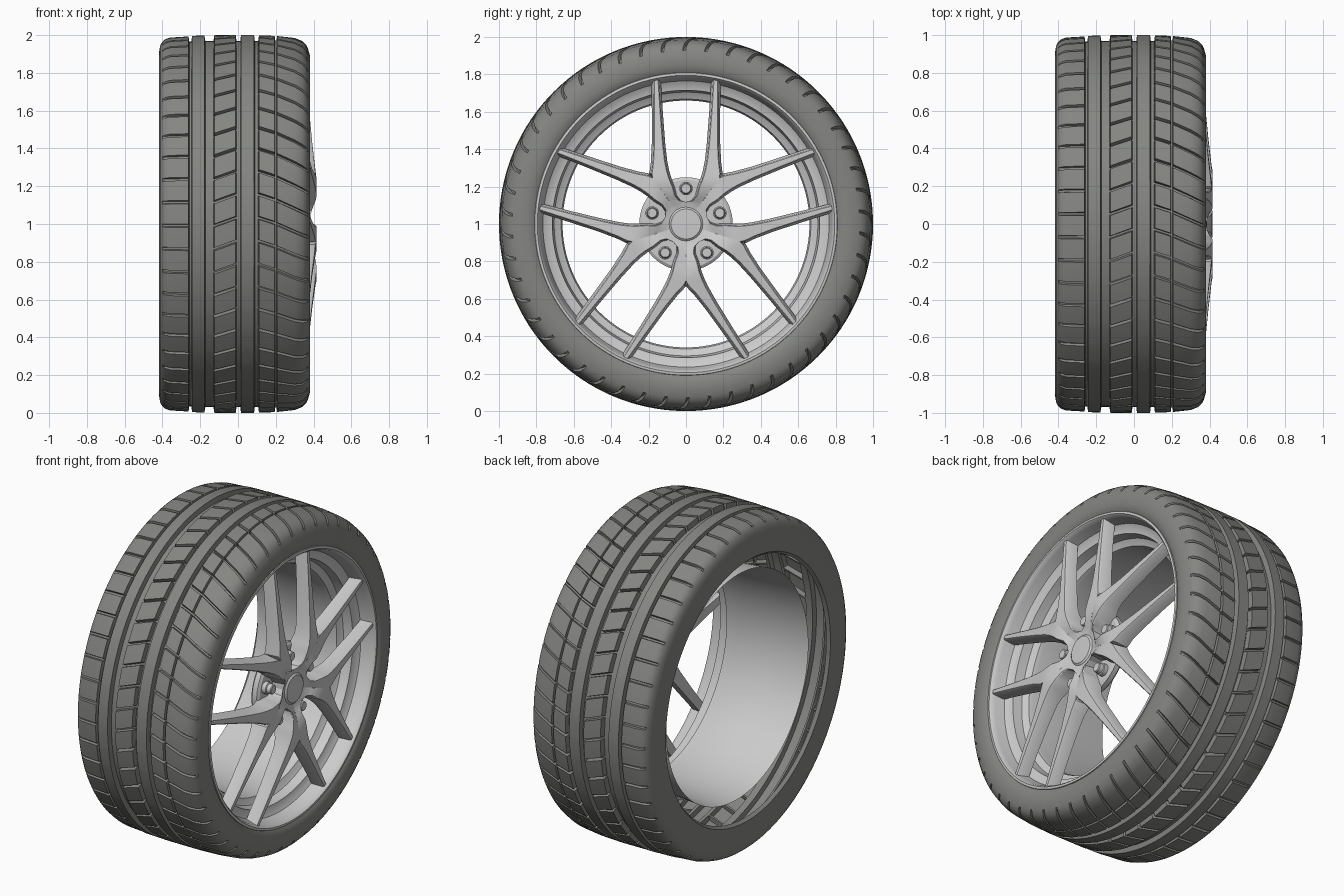
import bpy, math
from math import sin, cos, pi, radians

if "Cube" in bpy.data.objects:
    bpy.data.objects.remove(bpy.data.objects["Cube"])


def material(name, rgb):
    m = bpy.data.materials.new(name)
    m.diffuse_color = (*rgb, 1)
    m.use_nodes = True
    m.node_tree.nodes["Principled BSDF"].inputs["Base Color"].default_value = m.diffuse_color
    return m


RUBBER = material("rubber_grey", (0.235, 0.24, 0.225))
ALLOY = material("alloy_light_grey", (0.60, 0.60, 0.60))


def make(name, verts, faces, mat, angle=30):
    me = bpy.data.meshes.new(name)
    me.from_pydata(verts, [], faces)
    me.validate()
    me.materials.append(mat)
    ob = bpy.data.objects.new(name, me)
    bpy.context.collection.objects.link(ob)
    bpy.ops.object.select_all(action='DESELECT')
    ob.select_set(True)
    bpy.context.view_layer.objects.active = ob
    bpy.ops.object.shade_smooth_by_angle(angle=radians(angle))
    return ob


def polar(x, r, a):
    return (x, r * cos(a), 1 + r * sin(a))


def lathe(name, prof, mat, n=128, flip=False, cy=0.0, cz=0.0):
    """Revolve (x, r) points round the wheel axis."""
    v = []
    for x, r in prof:
        for j in range(n):
            p = polar(x, r, 2 * pi * j / n)
            v.append((p[0], p[1] + cy, p[2] + cz))
    f = []
    for i in range(len(prof) - 1):
        for j in range(n):
            k = (j + 1) % n
            q = (i * n + j, i * n + k, (i + 1) * n + k, (i + 1) * n + j)
            f.append(q[::-1] if flip else q)
    return make(name, v, f, mat)


# Tyre shell: (x, radius, depth of cross slots)
TYRE = [(-.40, .775, 0), (-.418, .79, 0), (-.418, .91, 0), (-.412, .945, 0),
        (-.40, .966, 0), (-.385, .978, .010), (-.36, .987, .015), (-.262, .993, .015),
        (-.258, .965, 0), (-.247, .965, 0), (-.243, .996, 0), (-.178, .998, 0),
        (-.173, .968, 0), (-.130, .968, 0), (-.125, 1, .030), (-.012, 1, .030),
        (-.008, .97, 0), (.012, .97, 0), (.016, 1, 0), (.085, 1, 0),
        (.089, .97, 0), (.107, .97, 0), (.111, .999, .028), (.194, .996, .024),
        (.197, .972, 0), (.204, .972, 0), (.207, .995, .020), (.30, .985, .020),
        (.34, .969, .020), (.36, .950, .014), (.371, .928, 0), (.381, .89, 0),
        (.381, .85, 0), (.374, .818, 0), (.36, .80, 0), (.33, .79, 0)]
PITCHES = 50
COLS = [(0, 0), (.43, 0), (.86, 0), (.885, 1), (.975, 1)]   # block top, slot floor


def shear(x):
    """Slant of the cross slots over the width."""
    keys = [(-.125, 0), (-.01, .042), (.11, .042), (.2, .012), (.37, -.065)]
    if x <= keys[0][0]:
        return 0
    for (x0, s0), (x1, s1) in zip(keys, keys[1:]):
        if x <= x1:
            return s0 + (s1 - s0) * (x - x0) / (x1 - x0)
    return keys[-1][1]


verts, faces = [], []
n = PITCHES * len(COLS)
for x, r, d in TYRE:
    for p in range(PITCHES):
        for frac, slot in COLS:
            a = pi + shear(x) * -1 - 2 * pi * (p + frac) / PITCHES
            verts.append(polar(x, r - d * slot, a))
for i in range(len(TYRE) - 1):
    for j in range(n):
        k = (j + 1) % n
        faces.append((i * n + j, i * n + k, (i + 1) * n + k, (i + 1) * n + j))
make("tyre", verts, faces, RUBBER)

# Rim: lip, stepped front and plain barrel
lathe("rim", [(.335, .80), (.36, .812), (.372, .808), (.374, .795), (.362, .785),
              (.345, .78), (.29, .765), (.275, .74), (.27, .715), (.215, .705),
              (.205, .69), (.195, .668), (.17, .66), (-.10, .662), (-.345, .682)],
      ALLOY, flip=True)

# Spokes: half a sector, lug on the u axis; A = lug side, B = arm centre or outer edge
# (A u, A v, B u, B v, front x, back x)
HALF = [(.086, 0, .070, .051, .374, .27), (.118, 0, .103, .075, .380, .27),
        (.125, .034, .138, .100, .392, .27), (.152, .056, .170, .1235, .403, .27),
        (.200, .069, .212, .154, .414, .28), (.245, .088, .245, .178, .415, .30),
        (.285, .100, .270, .186, .410, .315), (.335, .110, .330, .178, .404, .32),
        (.43, .121, .43, .173, .393, .315), (.60, .134, .60, .173, .377, .305),
        (.772, .145, .772, .174, .360, .29)]
CROTCH = 5
verts, faces = [], []
for s in range(5):
    for side in (1, -1):
        base = len(verts)
        c = radians(90 + 72 * s)

        def put(u, v, x):
            v *= side
            verts.append((x, u * cos(c) - v * sin(c), 1 + u * sin(c) + v * cos(c)))

        for i, (au, av, bu, bv, xf, xb) in enumerate(HALF):
            ga = .010 if av > 0 else 0             # sides flare towards the back
            gb = .010 if i > CROTCH else 0
            put(au, av, xf - .006)
            put(au, av + ga * .5, xf)
            put(bu, bv - gb * .5, xf)
            put(bu, bv, xf - (.006 if gb else 0))
            put(bu, bv + gb, xb)
            put(au, av - ga, xb)
        for i in range(len(HALF) - 1):
            for k in range(6):
                if k in (2, 3) and i < CROTCH:
                    continue                       # joined to its mirror half
                m = (k + 1) % 6
                q = [base + i * 6 + k, base + i * 6 + m,
                     base + i * 6 + 6 + m, base + i * 6 + 6 + k]
                faces.append(q if side > 0 else q[::-1])
        tip = [base + (len(HALF) - 1) * 6 + k for k in range(6)]
        faces.append(tip if side > 0 else tip[::-1])
make("spokes", verts, faces, ALLOY, 35)

# Hub plate behind the lug pockets
lathe("hub_plate", [(.255, .0005), (.255, .235), (.27, .25), (.30, .25), (.31, .235),
                    (.31, .0005)], ALLOY, 64)

# Centre cap
lathe("centre_cap", [(.30, .092), (.372, .092), (.378, .088), (.380, .084),
                     (.384, .080), (.386, .0005)], ALLOY, 48)

# Lug bolts
for s in range(5):
    a = radians(90 + 72 * s)
    lathe(f"lug_bolt_{s + 1}", [(.30, .036), (.335, .036), (.338, .030), (.362, .028),
                                (.366, .024), (.366, .0005)], ALLOY, 20,
          cy=.19 * cos(a), cz=.19 * sin(a))
